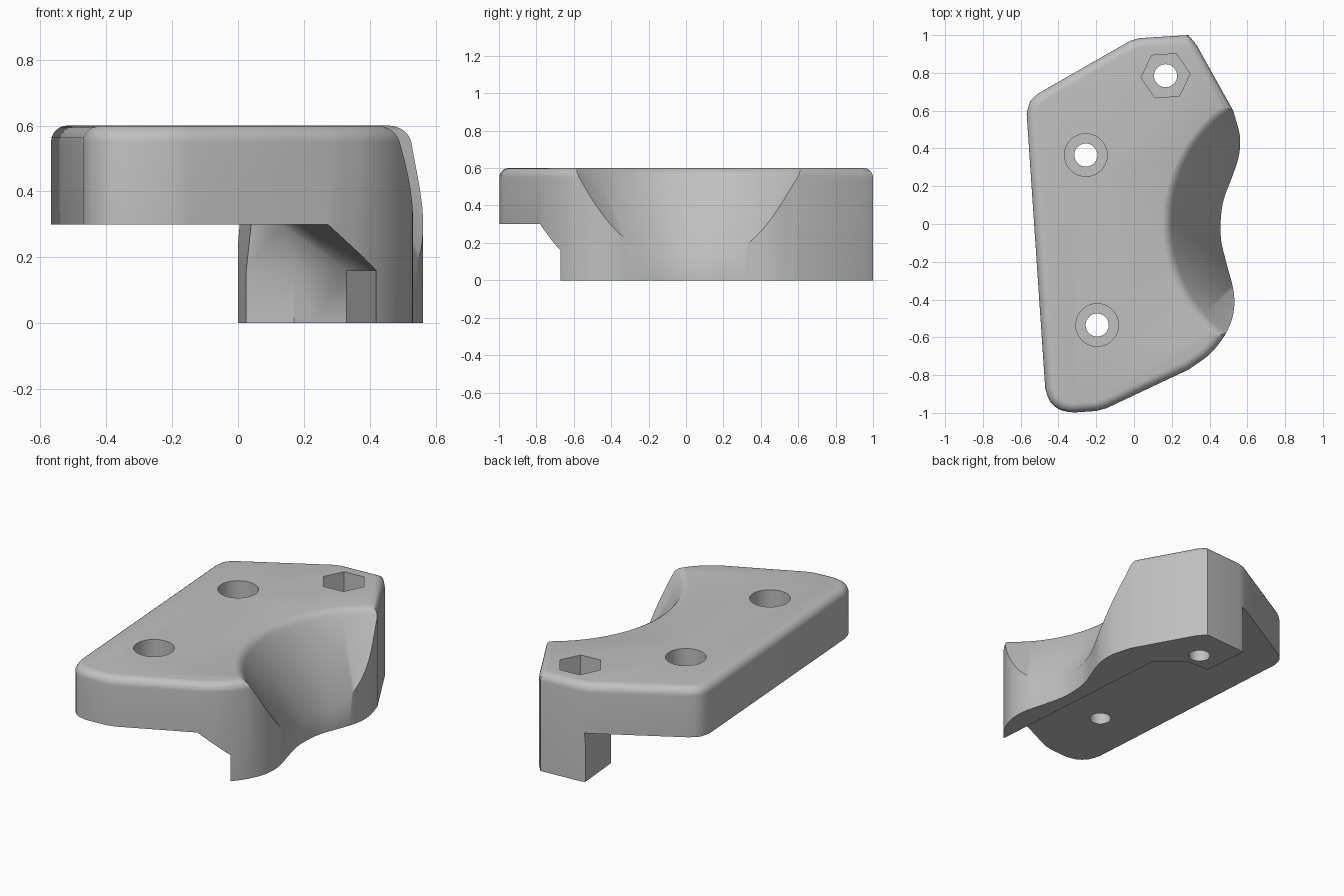
import bpy, bmesh, math
from mathutils import Vector

old = bpy.data.objects.get("Cube")
if old:
    bpy.data.objects.remove(old, do_unlink=True)

grey = bpy.data.materials.new("plain grey")
grey.use_nodes = True
colour = (0.53, 0.53, 0.53, 1)
grey.diffuse_color = colour
grey.node_tree.nodes["Principled BSDF"].inputs["Base Color"].default_value = colour


def loft(name, rings):
    """Closed solid through stacked rings of equal point count."""
    bm = bmesh.new()
    loops = [[bm.verts.new(p) for p in ring] for ring in rings]
    n = len(loops[0])
    for a, b in zip(loops, loops[1:]):
        for i in range(n):
            j = (i + 1) % n
            bm.faces.new((a[i], a[j], b[j], b[i]))
    bm.faces.new(loops[0][::-1])
    bm.faces.new(loops[-1])
    bmesh.ops.recalc_face_normals(bm, faces=bm.faces[:])
    mesh = bpy.data.meshes.new(name)
    bm.to_mesh(mesh)
    bm.free()
    obj = bpy.data.objects.new(name, mesh)
    bpy.context.collection.objects.link(obj)
    obj.data.materials.append(grey)
    return obj


def flat(points, z):
    return [(x, y, z) for x, y in points]


def turned(name, centre, profile, sides, turn=0):
    """Solid of revolution about a vertical axis; profile holds (radius, z)."""
    angles = [turn + math.tau * i / sides for i in range(sides)]
    return loft(name, [[(centre[0] + r * math.cos(a), centre[1] + r * math.sin(a), z)
                        for a in angles] for r, z in profile])


def spline(points, steps=5):
    """Smooth curve through the points."""
    p = [Vector(q) for q in points]
    p = [2 * p[0] - p[1]] + p + [2 * p[-1] - p[-2]]
    out = []
    for a, b, c, d in zip(p, p[1:], p[2:], p[3:]):
        for i in range(steps):
            t = i / steps
            out.append(0.5 * (2 * b + (c - a) * t + (2 * a - 5 * b + 4 * c - d) * t ** 2
                              + (3 * b - a - 3 * c + d) * t ** 3))
    return out + [p[-2]]


def inset(points, amount):
    out = []
    for i, p in enumerate(points):
        a = (p - points[i - 1]).normalized()
        b = (points[(i + 1) % len(points)] - p).normalized()
        na, nb = Vector((-a.y, a.x)), Vector((-b.y, b.x))
        out.append(p + (na + nb) * amount / (1 + na.dot(nb)))
    return out


def cut(body, cutter):
    cutter.hide_render = True
    mod = body.modifiers.new("cut", 'BOOLEAN')
    mod.operation = 'DIFFERENCE'
    mod.solver = 'EXACT'
    mod.object = cutter
    bpy.context.view_layer.objects.active = body
    bpy.ops.object.modifier_apply(modifier=mod.name)
    bpy.data.objects.remove(cutter, do_unlink=True)


# Outline: straight edges, rounded corners and the two lobes with a neck between
front_corner = spline([(-0.47, -0.87), (-0.445, -0.94), (-0.39, -0.985), (-0.32, -0.998)], 2)
nose = [Vector(p) for p in ((-0.2, -0.99), (-0.145, -0.975))]
wave = spline([(0.29, -0.77), (0.4, -0.69), (0.48, -0.59), (0.525, -0.48), (0.528, -0.36),
               (0.49, -0.21), (0.462, -0.09), (0.459, 0.02), (0.475, 0.13), (0.52, 0.25),
               (0.555, 0.36), (0.56, 0.47), (0.525, 0.6)], 4)
back = [Vector(p) for p in ((0.33, 0.95), (0.287, 1.0), (0.03, 0.984), (-0.02, 0.97))]
back_corner = spline([(-0.5, 0.695), (-0.55, 0.65), (-0.568, 0.58)], 2)
outline = front_corner + nose + wave + back + back_corner

# Body with a rounded top rim
rim = 0.05
rings = [flat(outline, 0), flat(outline, 0.6 - rim)]
for i in range(1, 7):
    a = math.pi / 2 * i / 6
    rings.append(flat(inset(outline, rim * (1 - math.cos(a))), 0.6 - rim + rim * math.sin(a)))
body = loft("bracket_body", rings)

# Space under the plate, leaving the thin leg with a sloped shoulder
far = [(-1, 1.2), (-1, -1.2)]
lower = far + [(0.458, -1.2), (0.33, 0.56), (0.17, 0.69), (0.025, 0.69), (-0.02, 1.2)]
upper = far + [(0.30, -1.2), (0.19, 0.48), (0.13, 0.63), (0.04, 0.665), (-0.02, 1.2)]
void = loft("under_cutter", [flat(lower, -0.1), flat(lower, 0.16), flat(upper, 0.3)])
bm = bmesh.new()
bm.from_mesh(void.data)
bmesh.ops.triangulate(bm, faces=bm.faces[:])
bm.to_mesh(void.data)
bm.free()
cut(body, void)

# Conical scoop with a softened upper edge
scoop = [(0.33, -0.085), (0.724, 0.56), (0.733, 0.574), (0.745, 0.587), (0.762, 0.597), (0.80, 0.607)]
cut(body, turned("scoop_cutter", (0.926, 0), scoop, 160))

# Two counterbored screw holes and one hexagonal nut pocket
for centre, radius, sides, depth in (((-0.255, 0.365), 0.113, 48, 0.15),
                                     ((-0.195, -0.535), 0.113, 48, 0.15),
                                     ((0.167, 0.785), 0.13, 6, 0.2)):
    cut(body, turned("bore_cutter", centre, [(0.061, -0.1), (0.061, 0.7)], 40))
    cut(body, turned("pocket_cutter", centre, [(radius, 0.6 - depth), (radius, 0.7)],
                     sides, math.radians(4)))

# Smooth shading with crisp edges
bpy.ops.object.select_all(action='DESELECT')
body.select_set(True)
bpy.context.view_layer.objects.active = body
bpy.ops.object.shade_smooth_by_angle(angle=math.radians(38))
